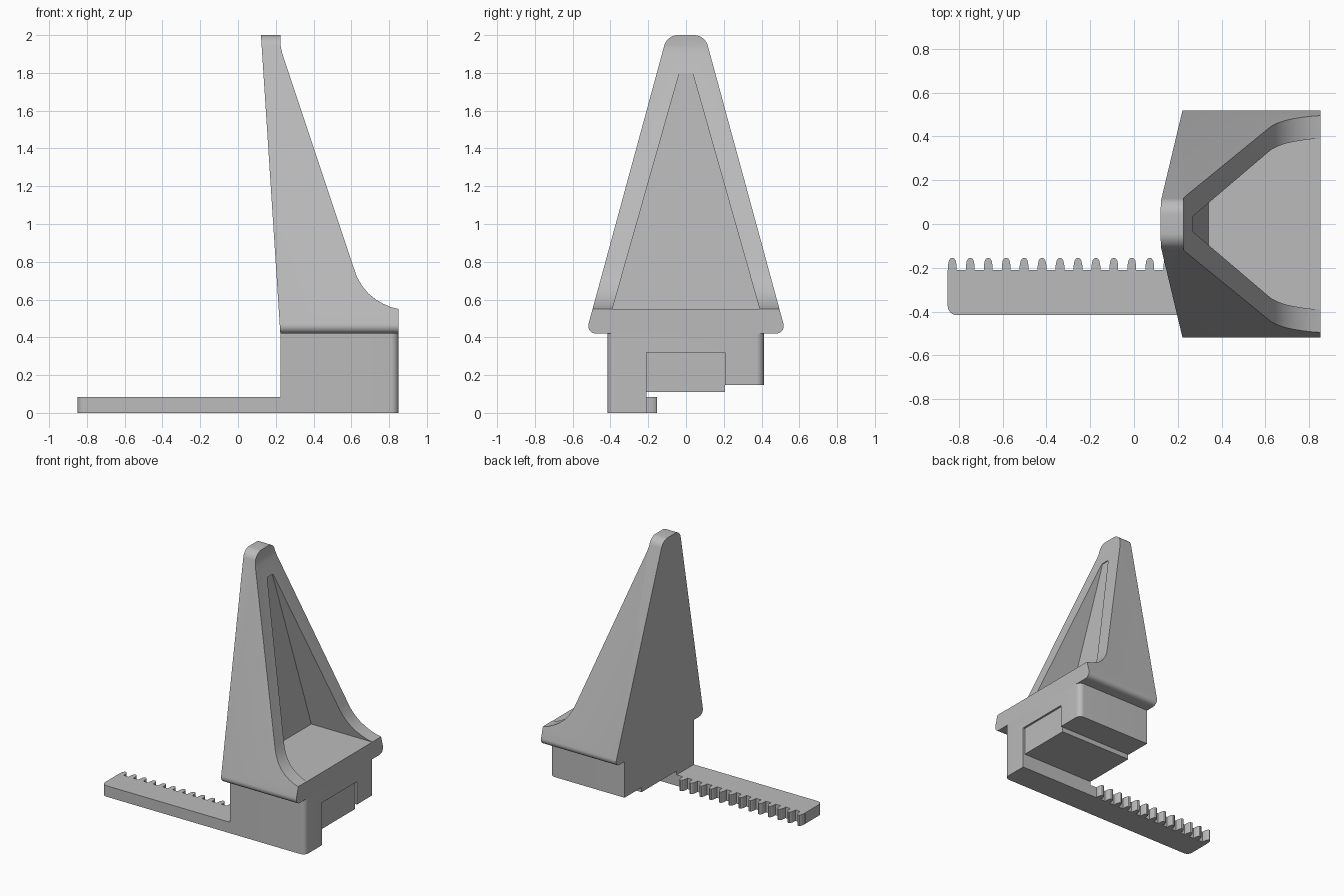
import bpy
import bmesh
import math
from mathutils import Vector

if "Cube" in bpy.data.objects:
    bpy.data.objects.remove(bpy.data.objects["Cube"], do_unlink=True)

grey = bpy.data.materials.new("plain grey")
grey.use_nodes = True
grey.diffuse_color = (0.5, 0.5, 0.5, 1)
grey.node_tree.nodes["Principled BSDF"].inputs["Base Color"].default_value = (0.5, 0.5, 0.5, 1)


def extrude(name, points, axis, start, end, bevel=None, radius=0.04):
    """Extrude a 2D outline along an axis; bevel(a, b) picks edges to round."""
    def place(p, depth):
        c = list(p)
        c.insert(axis, depth)
        return Vector(c)

    bm = bmesh.new()
    face = bm.faces.new([bm.verts.new(place(p, start)) for p in points])
    moved = bmesh.ops.extrude_face_region(bm, geom=[face])["geom"]
    shift = place((0, 0), end - start)
    bmesh.ops.translate(bm, verts=[g for g in moved if isinstance(g, bmesh.types.BMVert)], vec=shift)
    if bevel:
        edges = [e for e in bm.edges if bevel(e.verts[0].co, e.verts[1].co)]
        bmesh.ops.bevel(bm, geom=edges, offset=radius, segments=8, profile=0.5, affect='EDGES')
    bmesh.ops.recalc_face_normals(bm, faces=bm.faces)
    mesh = bpy.data.meshes.new(name)
    bm.to_mesh(mesh)
    bm.free()
    mesh.materials.append(grey)
    obj = bpy.data.objects.new(name, mesh)
    bpy.context.collection.objects.link(obj)
    return obj


def activate(obj):
    bpy.ops.object.select_all(action='DESELECT')
    obj.select_set(True)
    bpy.context.view_layer.objects.active = obj


def combine(obj, tool, operation):
    mod = obj.modifiers.new("shape", 'BOOLEAN')
    mod.operation = operation
    mod.solver = 'EXACT'
    mod.object = tool
    activate(obj)
    bpy.ops.object.modifier_apply(modifier=mod.name)
    bpy.data.objects.remove(tool, do_unlink=True)


def smooth(obj):
    activate(obj)
    bpy.ops.object.shade_smooth_by_angle(angle=math.radians(30))


def lengthwise(a, b):
    return abs(a.x - b.x) > 0.1


# Tapered tower: end outline crossed with the swept side outline
tower = extrude("tower", [(-0.53, 0.42), (0.53, 0.42), (0.1, 2), (-0.1, 2)], 0, 0, 1,
                lengthwise, 0.055)
side = [(0.225, 0.4), (0.85, 0.4), (0.85, 0.55), (0.81, 0.56), (0.77, 0.577), (0.73, 0.6),
        (0.69, 0.632), (0.655, 0.675), (0.63, 0.72), (0.612, 0.77),
        (0.235, 1.9), (0.226, 1.94), (0.226, 2.1), (0.115, 2.1), (0.224, 0.42)]
combine(tower, extrude("side_outline", side, 1, -1, 1), 'INTERSECT')

# Hollow in the sloping face, with a leaning back wall
hollow = extrude("hollow", [(-0.39, 0.549), (0.39, 0.549), (0.035, 1.8), (-0.035, 1.8)], 0, 0.34, 1.2)
for v in hollow.data.vertices:
    if v.co.x < 0.5 and v.co.z > 1:
        v.co.x = 0.262
combine(tower, hollow, 'DIFFERENCE')
smooth(tower)

# Base with a long leg, a short leg and a slot between them
base = extrude("base", [(-0.415, 0), (-0.21, 0), (-0.21, 0.32), (0.207, 0.32), (0.207, 0.147),
                        (0.412, 0.147), (0.412, 0.42), (-0.415, 0.42)], 0, 0.225, 0.85,
               lambda a, b: min(a.x, b.x) > 0.8 and abs(a.z - b.z) > 0.1
               and min(abs(a.y), abs(b.y)) > 0.3)
smooth(base)

# Block filling the slot, set back a little at the open end
extrude("slot_block", [(-0.21, 0.11), (0.207, 0.11), (0.207, 0.32), (-0.21, 0.32)], 0, 0.227, 0.835)

# Toothed rack
outline = [(0.225, -0.415), (-0.85, -0.415), (-0.85, -0.21)]
for i in range(13):
    c = -0.829 + i * 0.0819
    outline += [(c - 0.02, -0.209), (c - 0.02, -0.19)]
    outline += [(c - 0.018 * math.cos(t * math.pi / 6), -0.18 + 0.026 * math.sin(t * math.pi / 6))
                for t in range(7)]
    outline += [(c + 0.02, -0.19), (c + 0.02, -0.209)]
outline.append((0.225, -0.21))
rack = extrude("toothed_rack", outline, 2, 0, 0.083,
               lambda a, b: abs(a.z - b.z) > 0.05 and a.x < -0.84 and a.y < -0.4)
smooth(rack)
